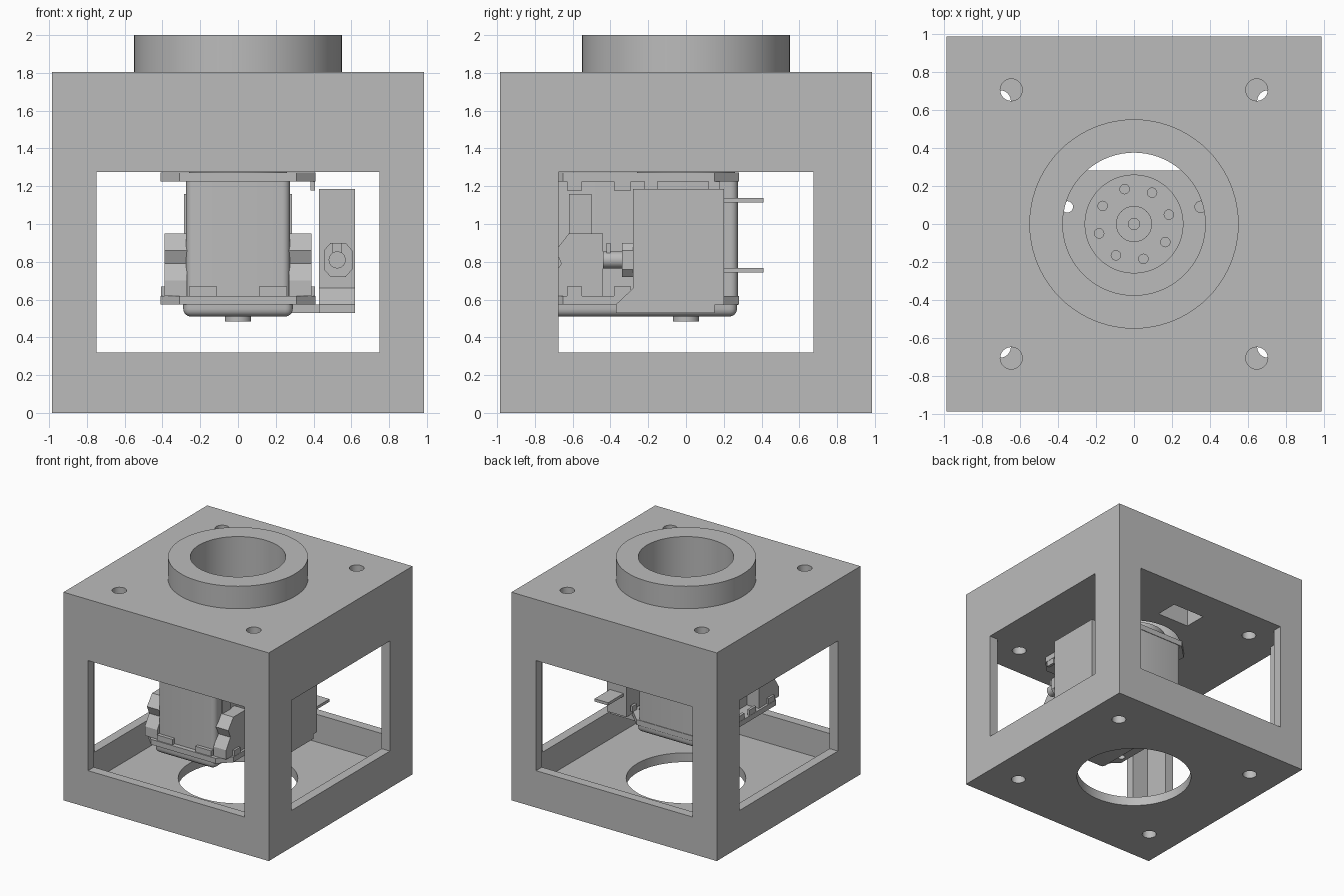
import bpy
import bmesh
from math import cos, sin, pi, radians
from mathutils import Vector

default = bpy.data.objects.get("Cube")
if default:
    bpy.data.objects.remove(default, do_unlink=True)

grey = bpy.data.materials.new("neutral grey")
grey.use_nodes = True
grey.diffuse_color = (0.5, 0.5, 0.5, 1)
grey.node_tree.nodes["Principled BSDF"].inputs["Base Color"].default_value = (0.5, 0.5, 0.5, 1)


def prism(name, points, axis, low, high):
    """Extrude an outline along an axis; points are in the other two axes, in order."""
    def place(p, d):
        co = list(p)
        co.insert("xyz".index(axis), d)
        return Vector(co)
    bm = bmesh.new()
    face = bm.faces.new([bm.verts.new(place(p, low)) for p in points])
    ext = bmesh.ops.extrude_face_region(bm, geom=[face])
    shift = Vector([high - low if a == axis else 0 for a in "xyz"])
    bmesh.ops.translate(bm, vec=shift,
                        verts=[v for v in ext["geom"] if isinstance(v, bmesh.types.BMVert)])
    bmesh.ops.recalc_face_normals(bm, faces=bm.faces)
    mesh = bpy.data.meshes.new(name)
    bm.to_mesh(mesh)
    bm.free()
    mesh.materials.append(grey)
    obj = bpy.data.objects.new(name, mesh)
    bpy.context.collection.objects.link(obj)
    return obj


def box(name, x, y, z):
    return prism(name, [(x[0], y[0]), (x[1], y[0]), (x[1], y[1]), (x[0], y[1])], "z", *z)


def disc(name, centre, r, axis, low, high, sides=32):
    ring = [(centre[0] + r * cos(2 * pi * i / sides), centre[1] + r * sin(2 * pi * i / sides))
            for i in range(sides)]
    return prism(name, ring, axis, low, high)


def activate(obj):
    bpy.ops.object.select_all(action="DESELECT")
    obj.select_set(True)
    bpy.context.view_layer.objects.active = obj


def boolean(obj, tool, operation="DIFFERENCE"):
    mod = obj.modifiers.new("boolean", "BOOLEAN")
    mod.operation = operation
    mod.solver = "EXACT"
    mod.object = tool
    activate(obj)
    bpy.ops.object.modifier_apply(modifier=mod.name)
    bpy.data.objects.remove(tool, do_unlink=True)


def smooth(obj):
    activate(obj)
    bpy.ops.object.shade_smooth_by_angle(angle=radians(30))


def round_edges(obj, width, vertical_only=True):
    bm = bmesh.new()
    bm.from_mesh(obj.data)
    edges = []
    for e in bm.edges:
        d = e.verts[0].co - e.verts[1].co
        lowest = max(v.co.z for v in e.verts) < min(v.co.z for v in bm.verts) + 0.001
        if abs(d.z) > 0.01 or (lowest and not vertical_only):
            edges.append(e)
    bmesh.ops.bevel(bm, geom=edges, offset=width, segments=4, profile=0.5, affect="EDGES")
    bm.to_mesh(obj.data)
    bm.free()
    smooth(obj)


# Open box frame with collar, windows, bore and bolt holes
W, WALL, CEIL, LID = 0.985, 0.08, 1.275, 1.805
frame = box("frame", (-W, W), (-W, W), (0, LID))
boolean(frame, disc("collar", (0, 0), 0.55, "z", 1.6, 2.0, 72), "UNION")
inner = (WALL - W, W - WALL)
boolean(frame, box("cavity", inner, inner, (WALL, CEIL)))
boolean(frame, box("front_back_windows", (-0.75, 0.75), (-1.2, 1.2), (0.32, CEIL)))
boolean(frame, box("side_windows", (-1.2, 1.2), (-0.675, 0.675), (0.32, CEIL)))
boolean(frame, disc("bore", (0, 0), 0.375, "z", 1.1, 2.2, 72))
boolean(frame, disc("floor_opening", (0, 0), 0.47, "z", -0.1, 0.2, 72))
boolean(frame, box("ceiling_slot", (-0.155, 0.155), (0.5, 0.7), (1.2, 1.45)))
for sx in (-1, 1):
    for sy in (-1, 1):
        boolean(frame, disc("top_hole", (sx * 0.645, sy * 0.705), 0.058, "z", 1.1, 2.1))
        boolean(frame, disc("floor_hole", (sx * 0.705, sy * 0.645), 0.058, "z", -0.1, 0.2))
smooth(frame)

# Motor body with rounded corners and bottom cap
body = box("motor_body", (-0.275, 0.275), (-0.71, 0.275), (0.57, 1.272))
round_edges(body, 0.04)
cap = box("motor_bottom_cap", (-0.29, 0.29), (-0.74, 0.27), (0.51, 0.575))
round_edges(cap, 0.04, vertical_only=False)
smooth(disc("bottom_boss", (0, 0), 0.07, "z", 0.485, 0.52))

# Mounting flanges, chamfered at the corners and drilled
outline = [(0.41, -0.65), (0.41, 0.15), (0.28, 0.28), (-0.28, 0.28),
           (-0.41, 0.15), (-0.41, -0.65), (-0.31, -0.75), (0.31, -0.75)]
for name, low, high in (("lower_flange", 0.575, 0.62), ("upper_flange", 1.225, 1.273)):
    flange = prism(name, outline, "z", low, high)
    for sx in (-1, 1):
        for y in (0.09, -0.25, -0.58):
            boolean(flange, disc("flange_hole", (sx * 0.35, y), 0.03, "z", low - 0.1, high + 0.1, 16))
    smooth(flange)

# Nut pockets along the flanges
for sx in (-1, 1):
    for y0, y1 in ((-0.63, -0.55), (-0.38, -0.29), (-0.22, -0.15), (0.12, 0.18)):
        for z in ((0.62, 0.668), (1.178, 1.225)):
            if z[0] < 1 or sx > 0:
                box("side_nut_pocket", sorted((sx * 0.385, sx * 0.408)), (y0, y1), z)
    box("front_nut_pocket", sorted((sx * 0.11, sx * 0.26)), (-0.74, -0.70), (0.62, 0.668))

# Stepped cable sockets on both sides of the motor
socket = [(-0.44, 0.62), (-0.44, 0.95), (-0.62, 0.95), (-0.69, 0.86),
          (-0.66, 0.79), (-0.72, 0.70), (-0.72, 0.62)]
for sx in (-1, 1):
    prism("cable_socket", socket, "x", *sorted((sx * 0.27, sx * 0.39)))
    box("side_rib", sorted((sx * 0.27, sx * 0.285)), (-0.62, -0.5), (0.94, 1.16))

# Output horn with hub and ring of holes
horn = disc("output_horn", (0, 0), 0.26, "z", 1.27, 1.33, 48)
for i in range(8):
    a = radians(15 + 45 * i)
    boolean(horn, disc("horn_hole", (0.19 * cos(a), 0.19 * sin(a)), 0.025, "z", 1.29, 1.4, 16))
smooth(horn)
hub = disc("horn_hub", (0, 0), 0.095, "z", 1.32, 1.345)
boolean(hub, disc("hub_hole", (0, 0), 0.03, "z", 1.33, 1.4, 16))
smooth(hub)

# Switch beside the motor, on its bracket
box("switch_body", (0.43, 0.62), (-0.28, 0.2), (0.57, 1.185))
box("switch_bracket", (0.26, 0.62), (-0.28, 0.15), (0.53, 0.575))
prism("bracket_gusset", [(-0.37, 0.53), (-0.28, 0.53), (-0.28, 0.66), (-0.37, 0.575)], "x", 0.43, 0.62)

# Threaded bushing, plunger and terminals of the switch
nut = [(0.49, 0.72), (0.57, 0.72), (0.605, 0.76), (0.605, 0.86),
       (0.57, 0.9), (0.49, 0.9), (0.455, 0.86), (0.455, 0.76)]
prism("switch_nut", nut, "y", -0.34, -0.28)
smooth(disc("switch_plunger", (0.525, 0.81), 0.045, "y", -0.44, -0.33))
box("nut_tab", (0.50, 0.55), (-0.42, -0.40), (0.84, 0.9))
for z in (0.755, 1.125):
    box("switch_terminal", (0.46, 0.59), (0.19, 0.41), (z - 0.012, z + 0.012))
